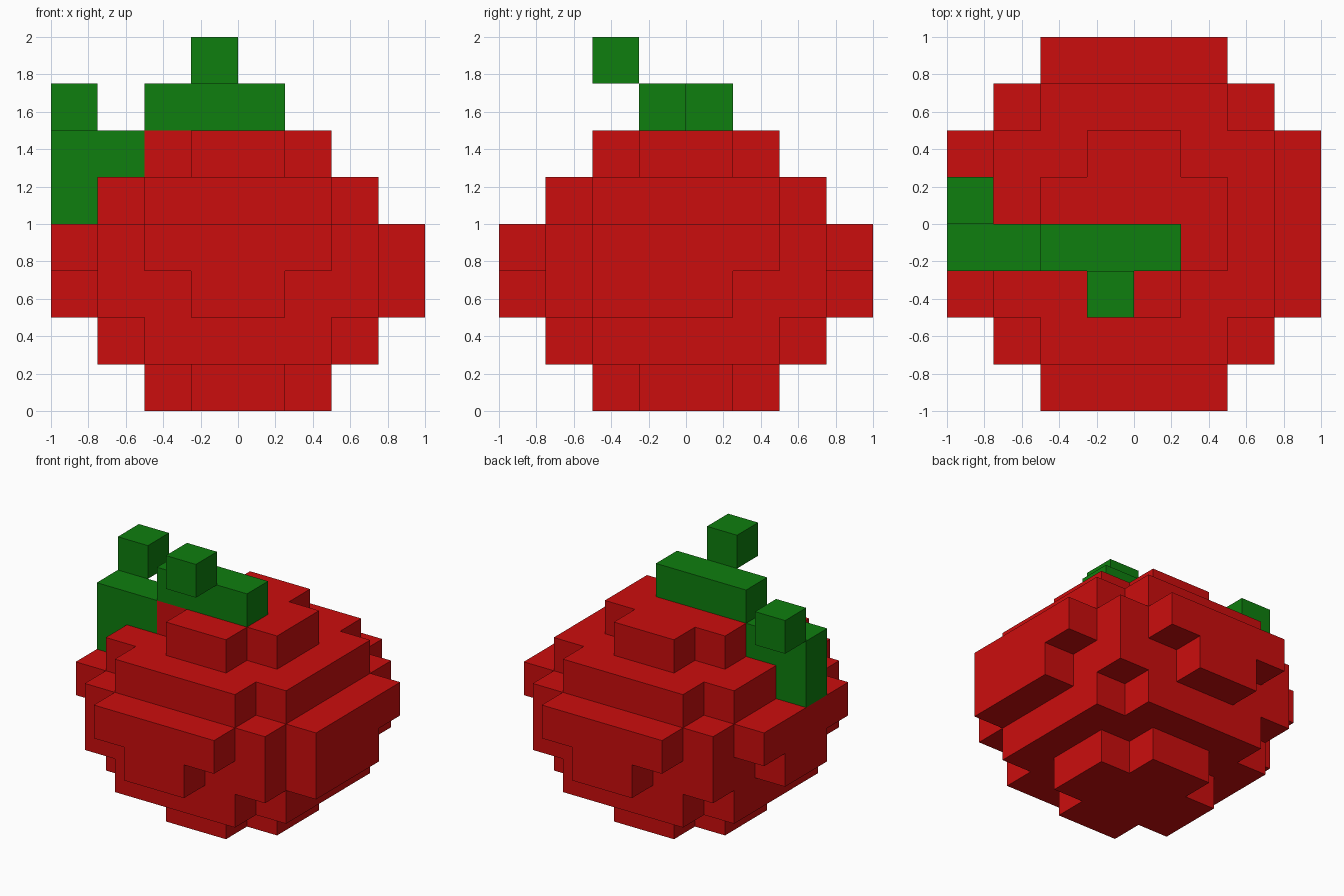
import bpy, bmesh

if "Cube" in bpy.data.objects:
    bpy.data.objects.remove(bpy.data.objects["Cube"])

U = 0.25  # size of one cube


def material(name, rgb):
    m = bpy.data.materials.new(name)
    m.diffuse_color = (*rgb, 1)
    m.use_nodes = True
    m.node_tree.nodes["Principled BSDF"].inputs["Base Color"].default_value = m.diffuse_color
    return m


red = material("fruit red", (0.60, 0.004, 0.004))
green = material("leaf green", (0.0045, 0.21, 0.0045))


def box(x0, x1, y0, y1, z0, z1):
    """Cells of a block, in cube units measured from the centre of the floor."""
    return {(x, y, z) for x in range(x0, x1) for y in range(y0, y1) for z in range(z0, z1)}


def layer(r, z):
    """Square layer of half width r with its four corner cubes missing."""
    return box(-r, r, 1 - r, r - 1, z, z + 1) | box(1 - r, r - 1, -r, r, z, z + 1)


def build(name, cells, mat):
    """Skin a set of cells with outer faces only, then merge coplanar faces."""
    bm = bmesh.new()
    verts = {}

    def vert(p):
        if p not in verts:
            verts[p] = bm.verts.new([c * U for c in p])
        return verts[p]

    for c in sorted(cells):
        for a in range(3):
            for s in (0, 1):
                n = list(c)
                n[a] += 2 * s - 1
                if tuple(n) in cells:
                    continue
                quad = []
                for u, v in ((0, 0), (1, 0), (1, 1), (0, 1)):
                    p = list(c)
                    p[a] += s
                    p[(a + 1) % 3] += u
                    p[(a + 2) % 3] += v
                    quad.append(vert(tuple(p)))
                bm.faces.new(quad if s else quad[::-1])
    bmesh.ops.dissolve_limit(bm, angle_limit=0.01, verts=bm.verts[:], edges=bm.edges[:])
    me = bpy.data.meshes.new(name)
    bm.to_mesh(me)
    bm.free()
    me.materials.append(mat)
    ob = bpy.data.objects.new(name, me)
    bpy.context.collection.objects.link(ob)


# Fruit: stepped rounded body
fruit = layer(2, 0) | layer(3, 1) | box(-3, 3, -3, 3, 2, 4) | layer(3, 4) | layer(2, 5)
# Bulges on the four sides: wide above, narrow below
fruit |= box(-4, 4, -2, 2, 3, 4) | box(-2, 2, -4, 4, 3, 4)
fruit |= box(-4, 4, -1, 1, 2, 3) | box(-1, 1, -4, 4, 2, 3)
fruit |= box(3, 4, -2, 1, 2, 3)  # right bulge is one cube longer
build("fruit", fruit, red)

# Stem: bar lying on top with a raised tip
build("stem", box(-2, 1, -1, 0, 6, 7), green)
build("stem_tip", box(-1, 0, -2, -1, 7, 8), green)

# Leaf: hangs over the left side, with a raised tip
build("leaf", box(-4, -2, -1, 0, 5, 6) | box(-4, -3, -1, 0, 4, 5), green)
build("leaf_tip", box(-4, -3, 0, 1, 6, 7), green)
